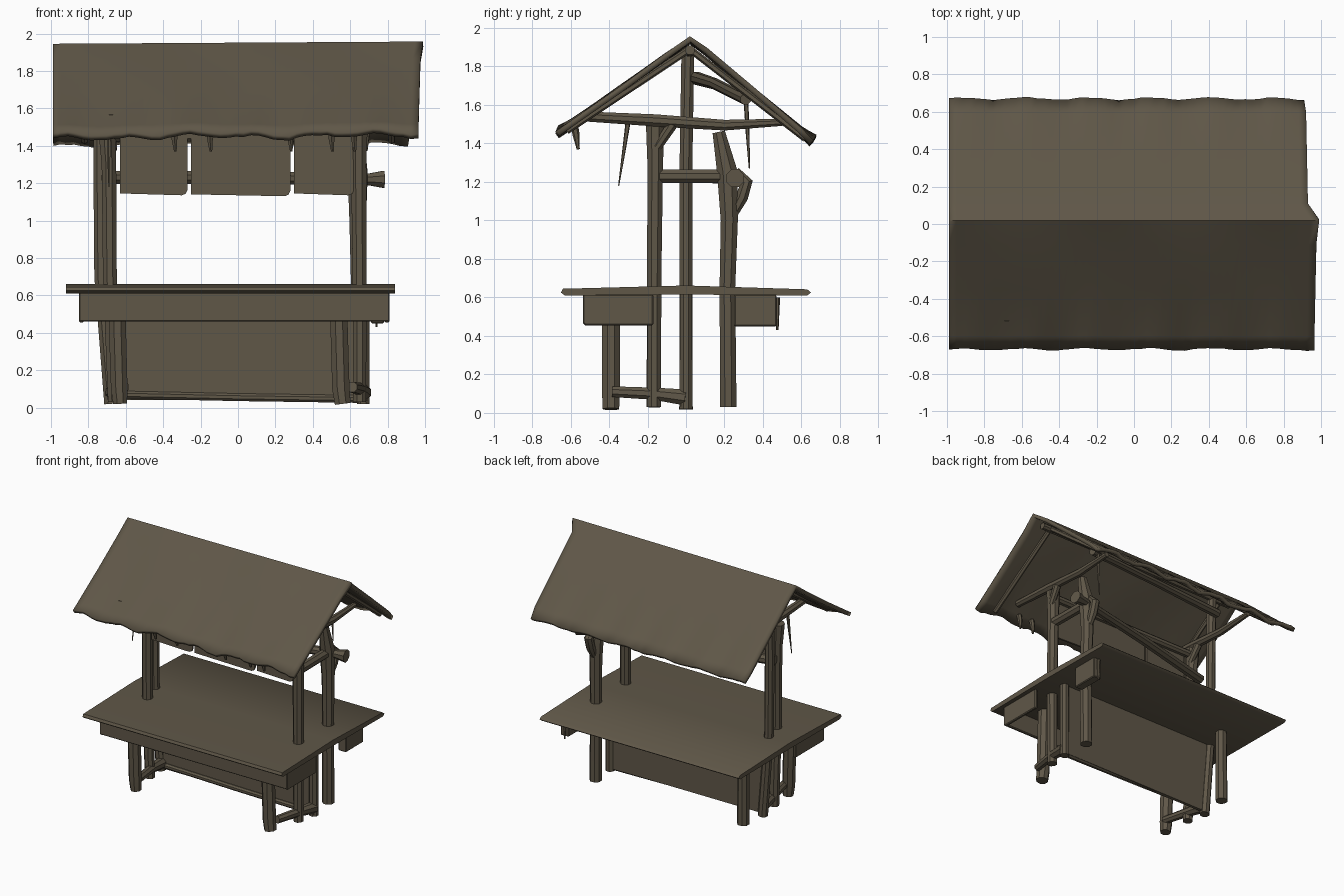
import bpy, bmesh, math, random
from mathutils import Vector

random.seed(4)
cube = bpy.data.objects.get("Cube")
if cube:
    bpy.data.objects.remove(cube, do_unlink=True)

wood = bpy.data.materials.new("weathered_wood")
wood.use_nodes = True
COLOR = (0.115, 0.095, 0.064, 1)
wood.diffuse_color = COLOR
wood.node_tree.nodes["Principled BSDF"].inputs["Base Color"].default_value = COLOR


def finish(bm, name, smooth=True):
    bmesh.ops.recalc_face_normals(bm, faces=bm.faces)
    me = bpy.data.meshes.new(name)
    bm.to_mesh(me)
    bm.free()
    ob = bpy.data.objects.new(name, me)
    bpy.context.collection.objects.link(ob)
    me.materials.append(wood)
    if smooth:
        bpy.ops.object.select_all(action='DESELECT')
        ob.select_set(True)
        bpy.context.view_layer.objects.active = ob
        bpy.ops.object.shade_smooth_by_angle(angle=math.radians(40))
    return ob


def log(name, path, radii, sides=8):
    """Tapered round timber swept along a short path."""
    bm = bmesh.new()
    pts = [Vector(p) for p in path]
    if not isinstance(radii, (list, tuple)):
        radii = [radii] * len(pts)
    rings = []
    for i, p in enumerate(pts):
        d = (pts[min(i + 1, len(pts) - 1)] - pts[max(i - 1, 0)]).normalized()
        ref = Vector((1, 0, 0)) if abs(d.x) < 0.8 else Vector((0, 1, 0))
        u = (ref - d * ref.dot(d)).normalized()
        v = d.cross(u)
        rings.append([bm.verts.new(p + radii[i] * (u * math.cos(a) + v * math.sin(a)))
                      for a in (math.tau * (k + 0.5) / sides for k in range(sides))])
    for a, b in zip(rings, rings[1:]):
        for k in range(sides):
            bm.faces.new((a[k], a[(k + 1) % sides], b[(k + 1) % sides], b[k]))
    bm.faces.new(rings[0])
    bm.faces.new(rings[-1])
    return finish(bm, name)


def board(name, lo, hi, bevel=0.006):
    """Rectangular board between two corners."""
    bm = bmesh.new()
    bmesh.ops.create_cube(bm, size=1)
    for v in bm.verts:
        v.co = Vector([lo[i] + (v.co[i] + 0.5) * (hi[i] - lo[i]) for i in range(3)])
    if bevel:
        bmesh.ops.bevel(bm, geom=bm.edges[:], offset=bevel, segments=1, affect='EDGES')
    return finish(bm, name, smooth=False)


# Roof sheet: folded over the ridge, with ragged wavy eaves
profile = [(-0.67, 1.465), (-0.60, 1.51), (-0.35, 1.685), (-0.11, 1.855), (0.02, 1.945),
           (0.11, 1.885), (0.36, 1.675), (0.60, 1.475), (0.67, 1.42)]
right_edge = [0.965, 0.965, 0.97, 0.975, 0.99, 0.93, 0.925, 0.92, 0.91]
COLS = 48
bm = bmesh.new()
grid = []
for (y, z), xr in zip(profile, right_edge):
    row = []
    for c in range(COLS + 1):
        t = c / COLS
        x = -0.99 + t * (xr + 0.99)
        wave = 0.012 * math.sin(x * 19) + random.uniform(-0.006, 0.006)
        edge = max(0, (abs(y) - 0.58) / 0.09)
        row.append(bm.verts.new((x, y + 0.5 * wave * edge,
                                 z + wave * edge + 0.012 * t + 0.006 * math.sin(x * 7 + y * 5) * (y < 0))))
    grid.append(row)
for a, b in zip(grid, grid[1:]):
    for c in range(COLS):
        bm.faces.new((a[c], a[c + 1], b[c + 1], b[c]))
roof = finish(bm, "roof_sheet")
shell = roof.modifiers.new("thickness", 'SOLIDIFY')
shell.thickness = 0.03
shell.offset = -1

# Table top: thin slab, slightly crowned along the middle
bm = bmesh.new()
section = [(-0.65, 0.625), (-0.64, 0.645), (0, 0.662), (0.63, 0.642), (0.65, 0.625), (0.63, 0.61), (0, 0.615), (-0.63, 0.61)]
ends = [[bm.verts.new((x, y, z)) for y, z in section] for x in (-0.92, 0.84)]
n = len(section)
for k in range(n):
    bm.faces.new((ends[0][k], ends[0][(k + 1) % n], ends[1][(k + 1) % n], ends[1][k]))
for e in ends:
    bm.faces.new(e)
finish(bm, "table_top")

# Counter apron, its ends, and the lower wall
board("apron_front", (-0.85, -0.535, 0.46), (0.81, -0.51, 0.615))
for side, x in (("left", 0.785), ("right", -0.85)):
    board(f"apron_end_{side}", (x, -0.53, 0.455), (x + 0.025, -0.17, 0.615))
board("back_bracket", (0.71, 0.25, 0.45), (0.78, 0.47, 0.615))
log("bracket_peg", [(0.74, 0.475, 0.6), (0.74, 0.475, 0.43)], [0.014, 0.006], 6)
board("lower_wall", (-0.69, -0.012, 0.04), (0.69, 0.012, 0.62), 0)
log("wall_sill", [(-0.69, -0.01, 0.07), (0, -0.01, 0.055), (0.69, -0.01, 0.045)], 0.022)

# Tall posts
log("front_post_left", [(0.65, -0.165, 0.03), (0.65, -0.165, 0.7), (0.645, -0.16, 1.3), (0.645, -0.16, 1.5)],
    [0.038, 0.04, 0.044, 0.052])
log("front_post_right", [(-0.66, -0.17, 0.03), (-0.685, -0.165, 0.7), (-0.69, -0.16, 1.3), (-0.70, -0.16, 1.5)],
    [0.038, 0.04, 0.042, 0.052])
log("back_post_left", [(0.645, 0.22, 0.03), (0.645, 0.215, 0.65), (0.64, 0.225, 1.0), (0.64, 0.215, 1.25), (0.64, 0.17, 1.46)],
    [0.046, 0.044, 0.048, 0.058, 0.035])
log("back_post_knot", [(0.64, 0.23, 1.0), (0.64, 0.29, 1.12), (0.64, 0.315, 1.2), (0.64, 0.26, 1.26)],
    [0.02, 0.035, 0.035, 0.02])
log("middle_post_right", [(-0.68, 0, 0.02), (-0.735, 0, 0.7), (-0.74, 0, 1.3), (-0.74, 0.01, 1.9)],
    [0.038, 0.036, 0.036, 0.036])

# Short legs, with mirrored sill rails
log("middle_leg_left", [(0.67, 0, 0.02), (0.67, 0, 0.62)], [0.036, 0.034])
log("back_leg_right", [(-0.66, 0.22, 0.03), (-0.66, 0.215, 0.62)], [0.046, 0.042])
log("front_leg_left", [(0.56, -0.39, 0.02), (0.55, -0.39, 0.1), (0.535, -0.39, 0.62)], [0.046, 0.05, 0.05])
log("front_leg_right", [(-0.63, -0.39, 0.02), (-0.635, -0.39, 0.1), (-0.65, -0.39, 0.62)], [0.04, 0.048, 0.05])
for side, s in (("left", 1), ("right", -1)):
    log(f"sill_rail_{side}", [(s * 0.61, -0.38, 0.11), (s * 0.65, -0.17, 0.1), (s * 0.67, 0, 0.08)], [0.03, 0.034, 0.045])
    # Roof tie beams, rafters and braces
    log(f"tie_beam_{side}", [(s * 0.68, -0.52, 1.54), (s * 0.68, -0.16, 1.52), (s * 0.68, 0.2, 1.495), (s * 0.68, 0.5, 1.51)],
        [0.028, 0.034, 0.03, 0.02])
    log(f"rafter_front_{side}", [(s * 0.82, -0.62, 1.465), (s * 0.82, 0.02, 1.89)], 0.018, 6)
    log(f"rafter_back_{side}", [(s * 0.82, 0.02, 1.89), (s * 0.82, 0.62, 1.425)], 0.018, 6)
    log(f"brace_{side}", [(s * 0.67, -0.15, 1.38), (s * 0.68, -0.07, 1.5)], [0.025, 0.03])

# Long beams running the length of the stall
log("ridge_beam", [(-0.9, 0.02, 1.875), (0.9, 0.02, 1.885)], 0.026)
log("upper_beam", [(-0.76, 0.05, 1.74), (-0.1, 0.15, 1.71), (0.66, 0.31, 1.63)], [0.035, 0.03, 0.03])
log("lower_beam", [(-0.72, -0.1, 1.23), (0, 0.08, 1.23), (0.7, 0.245, 1.22), (0.78, 0.255, 1.22)],
    [0.038, 0.036, 0.034, 0.05])
log("side_beam", [(0.645, -0.15, 1.23), (0.64, 0.2, 1.23)], 0.038)
log("eave_beam", [(-0.72, -0.16, 1.45), (0.68, -0.16, 1.45)], 0.03)

# Hanging cloth panels with rounded lower corners
for i, (x0, x1, zb) in enumerate(((-0.63, -0.27, 1.135), (-0.25, 0.28, 1.13), (0.30, 0.62, 1.135))):
    bm = bmesh.new()
    r = 0.03
    outline = [(x0, 1.46), (x0, zb + 0.01), (x1 - r, zb), (x1 - r * 0.3, zb + r * 0.3), (x1, zb + r), (x1, 1.46)]
    face = bm.faces.new([bm.verts.new((x, -0.19, z)) for x, z in outline])
    ext = bmesh.ops.extrude_face_region(bm, geom=[face])
    for v in ext["geom"]:
        if isinstance(v, bmesh.types.BMVert):
            v.co.y += 0.015
    finish(bm, f"hanging_panel_{i + 1}", smooth=False)

# Ragged tatters under the front eave and loose cords
for i, x in enumerate((-0.34, -0.15, 0.28, 0.5, 0.62)):
    log(f"eave_tatter_{i + 1}", [(x, -0.58, 1.49), (x, -0.57, 1.44), (x + 0.005, -0.56, 1.37)], [0.02, 0.018, 0.008], 6)
log("front_cord", [(-0.69, -0.30, 1.52), (-0.69, -0.32, 1.38), (-0.69, -0.35, 1.18)], [0.014, 0.01, 0.003], 5)
log("back_cord", [(0.61, 0.31, 1.66), (0.61, 0.32, 1.45), (0.61, 0.33, 1.27)], [0.014, 0.01, 0.004], 5)
